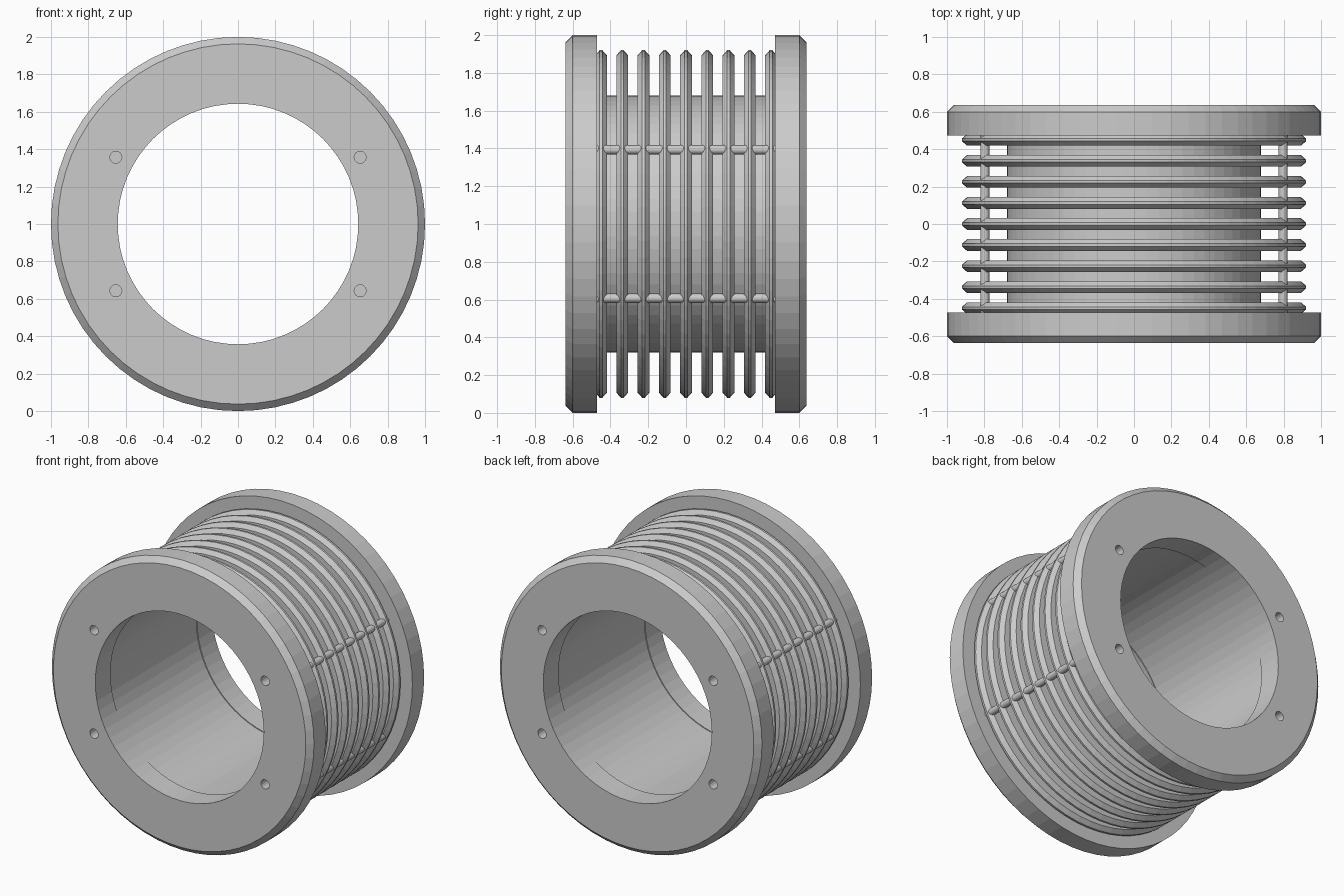
import bpy
import bmesh
from math import cos, sin, pi

SEGMENTS = 64
scene = bpy.context.scene
cube = bpy.data.objects.get("Cube")
if cube:
    bpy.data.objects.remove(cube)

grey = bpy.data.materials.new("light grey")
grey.use_nodes = True
grey.diffuse_color = (0.6, 0.6, 0.6, 1)
grey.node_tree.nodes["Principled BSDF"].inputs["Base Color"].default_value = grey.diffuse_color


def finish(bm, name):
    bmesh.ops.recalc_face_normals(bm, faces=bm.faces)
    mesh = bpy.data.meshes.new(name)
    bm.to_mesh(mesh)
    bm.free()
    mesh.materials.append(grey)
    obj = bpy.data.objects.new(name, mesh)
    scene.collection.objects.link(obj)
    return obj


def lathe(name, profile, segments=SEGMENTS, centre=(0, 1)):
    """Turn a closed (radius, y) profile about an axis along y."""
    bm = bmesh.new()
    cx, cz = centre
    loops = []
    for i in range(segments):
        a = 2 * pi * i / segments
        loops.append([bm.verts.new((cx + r * cos(a), y, cz + r * sin(a))) for r, y in profile])
    n = len(profile)
    for i in range(segments):
        a, b = loops[i], loops[(i + 1) % segments]
        for j in range(n):
            k = (j + 1) % n
            bm.faces.new((a[j], a[k], b[k], b[j]))
    return finish(bm, name)


def rod(name, x, z, radius, y0, y1, segments=16):
    """Solid round bar along y."""
    bm = bmesh.new()
    ends = []
    for y in (y0, y1):
        ends.append([bm.verts.new((x + radius * cos(2 * pi * i / segments), y,
                                   z + radius * sin(2 * pi * i / segments)))
                     for i in range(segments)])
        bm.faces.new(ends[-1])
    a, b = ends
    for i in range(segments):
        k = (i + 1) % segments
        bm.faces.new((a[i], a[k], b[k], b[i]))
    return finish(bm, name)


def smooth(obj):
    bpy.ops.object.select_all(action='DESELECT')
    obj.select_set(True)
    bpy.context.view_layer.objects.active = obj
    bpy.ops.object.shade_smooth_by_angle()


corners = [(sx, sz) for sx in (-1, 1) for sz in (-1, 1)]
INNER, OUTER = 0.472, 0.637

# End flanges, each with an outer chamfer and four blind bolt holes
for side, label in ((-1, "front"), (1, "back")):
    flange = lathe(label + "_flange", [
        (0.643, side * INNER), (1, side * INNER),
        (1, side * (OUTER - 0.037)), (0.963, side * OUTER), (0.643, side * OUTER)])
    for sx, sz in corners:
        cutter = rod("bolt_hole_cutter", sx * 0.653, 1 + sz * 0.357, 0.032,
                     side * (OUTER - 0.1), side * (OUTER + 0.1))
        cutter.hide_render = True
        cutter.hide_viewport = True
        hole = flange.modifiers.new("bolt_hole", 'BOOLEAN')
        hole.object = cutter
        hole.operation = 'DIFFERENCE'
        hole.solver = 'EXACT'
    # Bake the holes and drop the cutters
    bpy.context.view_layer.update()
    evaluated = flange.evaluated_get(bpy.context.evaluated_depsgraph_get())
    baked = bpy.data.meshes.new_from_object(evaluated)
    cutters = [m.object for m in flange.modifiers]
    flange.modifiers.clear()
    flange.data = baked
    for cutter in cutters:
        bpy.data.objects.remove(cutter)

# Central tube
lathe("core_tube", [(0.649, -INNER), (0.68, -INNER), (0.68, INNER), (0.649, INNER)])

# Nine bevelled rings
for i in range(9):
    y = (i - 4) * 0.1125
    t = 0.031
    lathe("ring_%d" % (i + 1), [
        (0.67, y - t), (0.893, y - t), (0.92, y - 0.007),
        (0.92, y + 0.007), (0.893, y + t), (0.67, y + t)])

# Four tie rods through the rings
for sx, sz in corners:
    bar = rod("tie_rod", sx * 0.797, 1 + sz * 0.393, 0.024, -INNER, INNER)
    smooth(bar)
